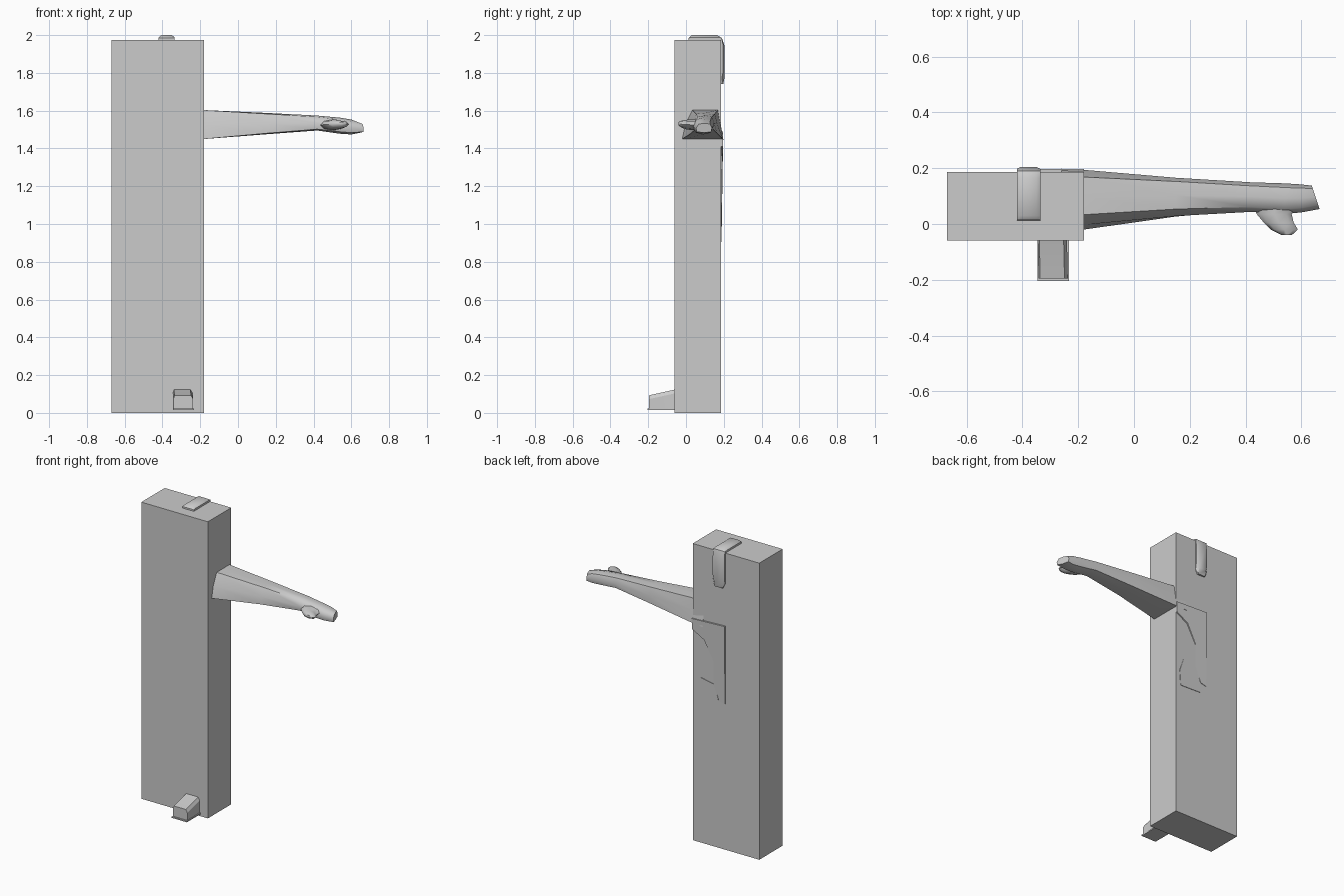
import bpy, bmesh, math

if "Cube" in bpy.data.objects:
    bpy.data.objects.remove(bpy.data.objects["Cube"])

ROUND = [(.15, .15), (.5, 0), (.85, .15), (1, .5), (.85, .85), (.5, 1), (.15, .85), (0, .5)]
WEDGE = [(0, 0), (.5, 0), (1, 0), (.94, .5), (.88, 1), (.56, 1), (.25, 1), (.08, .5)]


def loft(name, rings, angle=40):
    """Skin a list of equal-length vertex rings and cap both ends."""
    bm = bmesh.new()
    vs = [[bm.verts.new(p) for p in r] for r in rings]
    n = len(vs[0])
    for a, b in zip(vs, vs[1:]):
        for i in range(n):
            j = (i + 1) % n
            bm.faces.new((a[i], a[j], b[j], b[i]))
    bm.faces.new(vs[0][::-1])
    bm.faces.new(vs[-1])
    bmesh.ops.recalc_face_normals(bm, faces=bm.faces)
    me = bpy.data.meshes.new(name)
    bm.to_mesh(me)
    bm.free()
    ob = bpy.data.objects.new(name, me)
    bpy.context.collection.objects.link(ob)
    bpy.ops.object.select_all(action='DESELECT')
    ob.select_set(True)
    bpy.context.view_layer.objects.active = ob
    if angle:
        bpy.ops.object.shade_smooth_by_angle(angle=math.radians(angle))
    return ob


def rect(x0, x1, y0, y1, z):
    return [(x0, y0, z), (x1, y0, z), (x1, y1, z), (x0, y1, z)]


# Tall box
loft("tall_box", [rect(-.67, -.18, -.06, .186, z) for z in (0, 1.975)], 0)


# Outstretched arm: wedge section at the shoulder, rounder at the hand
def arm_ring(x, y0, y1, z0, z1, t, shear=0):
    ring = []
    for (a, b), (c, d) in zip(WEDGE, ROUND):
        u, v = a + (c - a) * t, b + (d - b) * t
        ring.append((x - shear * u, y0 + (y1 - y0) * u, z0 + (z1 - z0) * v))
    return ring


loft("arm", [arm_ring(*r) for r in (
    (-.26, -.03, .198, 1.445, 1.605, 0),
    (-.18, -.02, .194, 1.45, 1.603, 0),
    (.15, .02, .172, 1.475, 1.588, .3),
    (.42, .04, .152, 1.495, 1.574, .6),
    (.54, .034, .147, 1.478, 1.563, .8),
    (.60, .04, .143, 1.474, 1.553, .8),
    (.666, .05, .14, 1.484, 1.533, .5, .03))], 50)

# Thumb
loft("thumb", [[(x0 + (x1 - x0) * u, y, z0 + (z1 - z0) * v) for u, v in ROUND]
               for y, x0, x1, z0, z1 in (
    (.06, .43, .58, 1.495, 1.553),
    (.035, .44, .565, 1.497, 1.553),
    (.005, .465, .572, 1.50, 1.552),
    (-.02, .49, .587, 1.508, 1.548),
    (-.04, .53, .565, 1.522, 1.54))], 60)

# Shoe toe and its thin sole
loft("shoe_toe", [[(x0, y, .02), (x1, y, .02), (x1, y, z1 - .02), (x1 - .012, y, z1),
                   (x0 + .006, y, z1), (x0, y, z1 - .02)]
                  for y, x0, x1, z1 in ((-.03, -.345, -.238, .132), (-.06, -.345, -.24, .123),
                                        (-.195, -.342, -.237, .093))], 30)
loft("shoe_sole", [rect(-.345, -.233, -.205, -.04, z) for z in (.015, .023)], 0)

# Hair crest bending over the top and down the back
crest = [(.012, 1.98, 1.9), (.022, 2.0, 1.9), (.16, 2.0, 1.9), (.185, 1.985, 1.88),
         (.2, 1.94, 1.86)]
loft("hair_crest", [[(x, .012, 1.95), (x, .014, 1.985), (x, .03, top), (x, .165, top),
                     (x, .19, 1.985), (x, back, 1.94), (x, back, low + .04),
                     (x, back - .008, low), (x, .17, low)]
                    for x, top, back, low in ((-.42, 1.988, .197, 1.77), (-.405, 2.0, .205, 1.74),
                                              (-.35, 2.0, .205, 1.74), (-.335, 1.988, .197, 1.77))], 40)

# Hanging arm and hand showing through the back of the box
sleeve = [(-.18, 1.48), (-.42, 1.49), (-.42, .97), (-.377, .98), (-.335, 1.08),
          (-.335, 1.237), (-.268, 1.36), (-.18, 1.41)]
hand = [(-.24, 1.10), (-.345, 1.08), (-.37, .985), (-.37, .91), (-.217, .905), (-.21, 1.01)]


def back_y(z):
    return .189 + .008 * max(0, min(1, (z - 1.2) / .25))


for name, outline in (("hanging_sleeve", sleeve), ("hanging_hand", hand)):
    loft(name, [[(x, .17, z) for x, z in outline],
                [(x, back_y(z), z) for x, z in outline]], 30)
